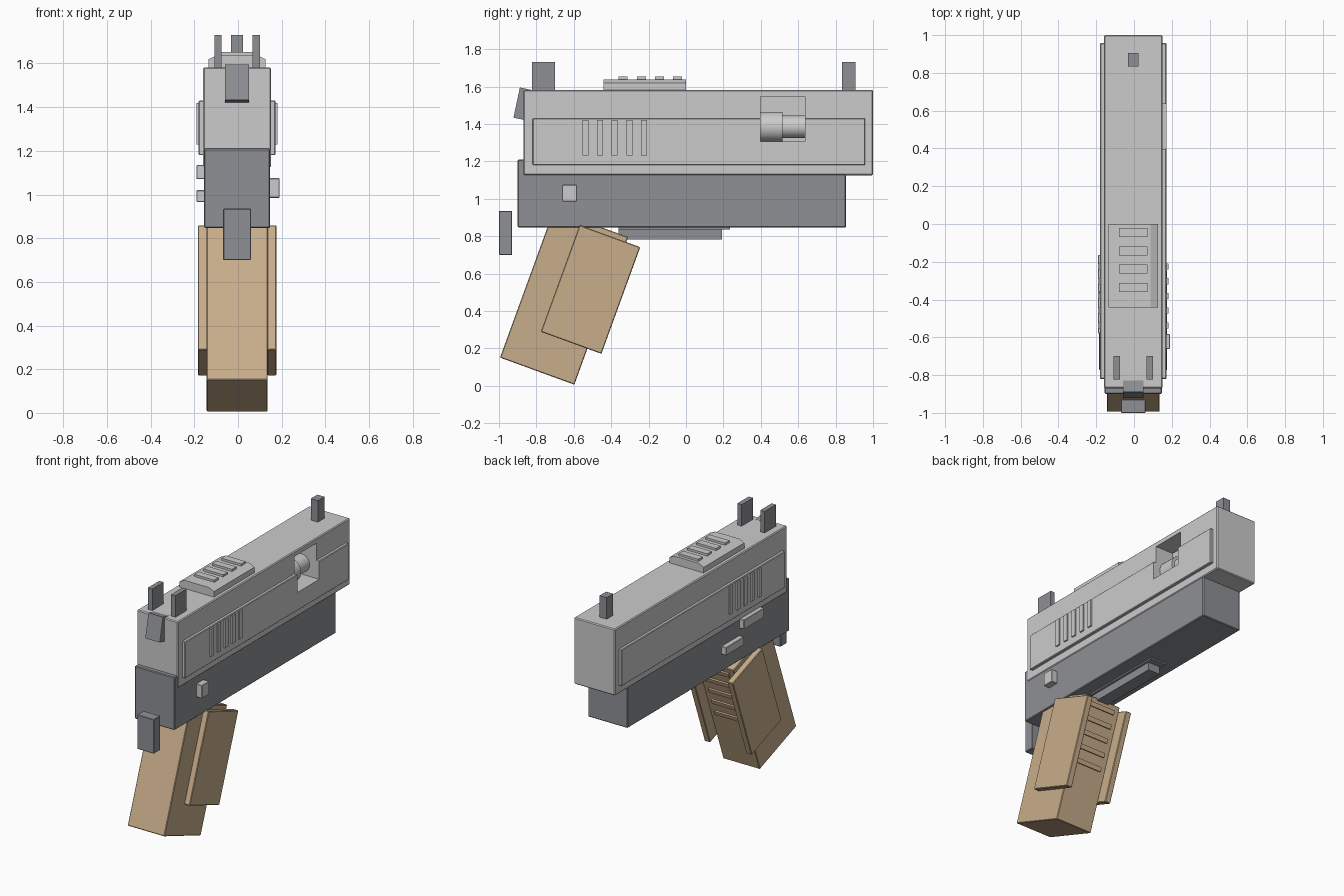
import bpy, bmesh
from math import radians, sin, cos
from mathutils import Matrix, Vector

if "Cube" in bpy.data.objects:
    bpy.data.objects.remove(bpy.data.objects["Cube"])

CX = -0.004          # body centre line


def material(name, col):
    m = bpy.data.materials.new(name)
    m.diffuse_color = (*col, 1)
    m.use_nodes = True
    m.node_tree.nodes["Principled BSDF"].inputs["Base Color"].default_value = m.diffuse_color
    return m


TAN = material("tan", (0.58, 0.42, 0.26))
DARK = material("dark_grey", (0.27, 0.28, 0.30))


def finish(name, bm, mat=None):
    me = bpy.data.meshes.new(name)
    bmesh.ops.recalc_face_normals(bm, faces=bm.faces[:])
    bm.to_mesh(me)
    bm.free()
    ob = bpy.data.objects.new(name, me)
    bpy.context.collection.objects.link(ob)
    if mat:
        me.materials.append(mat)
    return ob


def block(name, x, y, z, mat=None, tilt=0, bevel=0.0):
    """Box from (min, max) ranges, tilted about its own centre around x."""
    lo, hi = Vector((x[0], y[0], z[0])), Vector((x[1], y[1], z[1]))
    bm = bmesh.new()
    bmesh.ops.create_cube(bm, size=1, matrix=Matrix.Translation((lo + hi) / 2)
                          @ Matrix.Rotation(radians(tilt), 4, 'X')
                          @ Matrix.Diagonal((*(hi - lo), 1)))
    if bevel:
        bmesh.ops.bevel(bm, geom=bm.edges[:], offset=bevel, segments=1, affect='EDGES')
    return finish(name, bm, mat)


def wide(half, c=CX):
    return (c - half, c + half)


def around(c, size):
    return (c - size / 2, c + size / 2)


def side(s, a, b):
    """x range on one side of the centre line, from a to b outward."""
    return tuple(sorted((CX + s * a, CX + s * b)))


def rod(name, r, y0, y1, x, z):
    bm = bmesh.new()
    bmesh.ops.create_cone(bm, cap_ends=True, segments=32, radius1=r, radius2=r, depth=y1 - y0,
                          matrix=Matrix.Translation((x, (y0 + y1) / 2, z))
                          @ Matrix.Rotation(radians(90), 4, 'X'))
    for f in bm.faces:
        f.smooth = len(f.verts) == 4
    return finish(name, bm)


# Slide and frame
slide = block("slide", wide(0.156), (-0.87, 1.0), (1.125, 1.582), bevel=0.006)
block("frame", wide(0.151), (-0.9, 0.856), (0.846, 1.21), DARK, bevel=0.005)

# Side panels with grip ribs
panels = {}
for s, tag in ((1, "right"), (-1, "left")):
    panels[s] = block(f"slide_panel_{tag}", side(s, 0.15, 0.176), (-0.82, 0.958), (1.18, 1.43), bevel=0.004)
    for i in range(5):
        block(f"slide_rib_{tag}_{i + 1}", side(s, 0.17, 0.186),
              around(-0.537 + i * 0.078, 0.032), (1.23, 1.42))

# Side port with the barrel inside
cutter = block("port_cutter", (0.015, 0.3), (0.398, 0.636), (1.305, 1.548))
cutter.hide_render = True
for ob in (slide, panels[1]):
    mod = ob.modifiers.new("port", 'BOOLEAN')
    mod.operation, mod.solver, mod.object = 'DIFFERENCE', 'EXACT', cutter
    bpy.context.view_layer.objects.active = ob
    bpy.ops.object.modifier_apply(modifier="port")
bpy.data.objects.remove(cutter)
rod("barrel_chamber", 0.08, 0.38, 0.515, 0.04, 1.385)
rod("barrel", 0.06, 0.5, 0.66, 0.04, 1.385)

# Chamfered top cover and its ribs
bm = bmesh.new()
profile = [(-0.13, 1.575), (0.13, 1.575), (0.13, 1.62), (0.092, 1.638), (-0.092, 1.638), (-0.13, 1.62)]
face = bm.faces.new([bm.verts.new((CX + x, -0.442, z)) for x, z in profile])
ext = bmesh.ops.extrude_face_region(bm, geom=[face])
bmesh.ops.translate(bm, vec=(0, 0.442, 0),
                    verts=[g for g in ext["geom"] if isinstance(g, bmesh.types.BMVert)])
finish("top_cover", bm)
# extrude_face_region keeps the starting face, so the profile is closed at both ends
for i in range(4):
    block(f"top_rib_{i + 1}", wide(0.075), around(-0.045 - i * 0.097, 0.048), (1.63, 1.653))

# Sights
for s, tag in ((1, "right"), (-1, "left")):
    block(f"rear_sight_{tag}", side(s, 0.071, 0.104), (-0.823, -0.7), (1.57, 1.73), DARK)
block("front_sight", wide(0.027), (0.835, 0.905), (1.57, 1.73), DARK)

# Hammer and tail
block("hammer", wide(0.055), around(-0.876, 0.06), around(1.508, 0.165), DARK, tilt=-12)
block("tail", wide(0.064), (-1.0, -0.929), (0.7, 0.935), DARK, bevel=0.003)

# Controls on the frame
block("release_button", (0.13, 0.19), (-0.662, -0.583), (0.985, 1.075), bevel=0.003)
block("upper_lever", (-0.19, -0.13), (-0.58, -0.36), (1.07, 1.135), bevel=0.003)
block("lower_lever", (-0.19, -0.13), (-0.36, -0.165), (0.965, 1.02), bevel=0.003)

# Bar under the frame
block("under_bar", wide(0.045), (-0.36, 0.192), (0.782, 0.85), DARK)
block("under_plate", wide(0.06), (-0.36, 0.235), (0.836, 0.85), DARK)

# Raked grip, side plates and front ribs
RAKE = 20
gy, gz = -0.652, 0.473
block("grip", wide(0.14), around(gy, 0.423), around(gz, 0.84), TAN, tilt=-RAKE, bevel=0.004)
for s, tag in ((1, "right"), (-1, "left")):
    block(f"grip_plate_{tag}", side(s, 0.137, 0.18), around(-0.5105, 0.345), around(0.515, 0.607),
          TAN, tilt=-RAKE, bevel=0.004)
a = radians(RAKE)
for i in range(5):
    up, out = 0.37 - i * 0.095, 0.211
    block(f"grip_rib_{i + 1}", wide(0.1),
          around(gy + up * sin(a) + out * cos(a), 0.024),
          around(gz + up * cos(a) - out * sin(a), 0.03), TAN, tilt=-RAKE)
